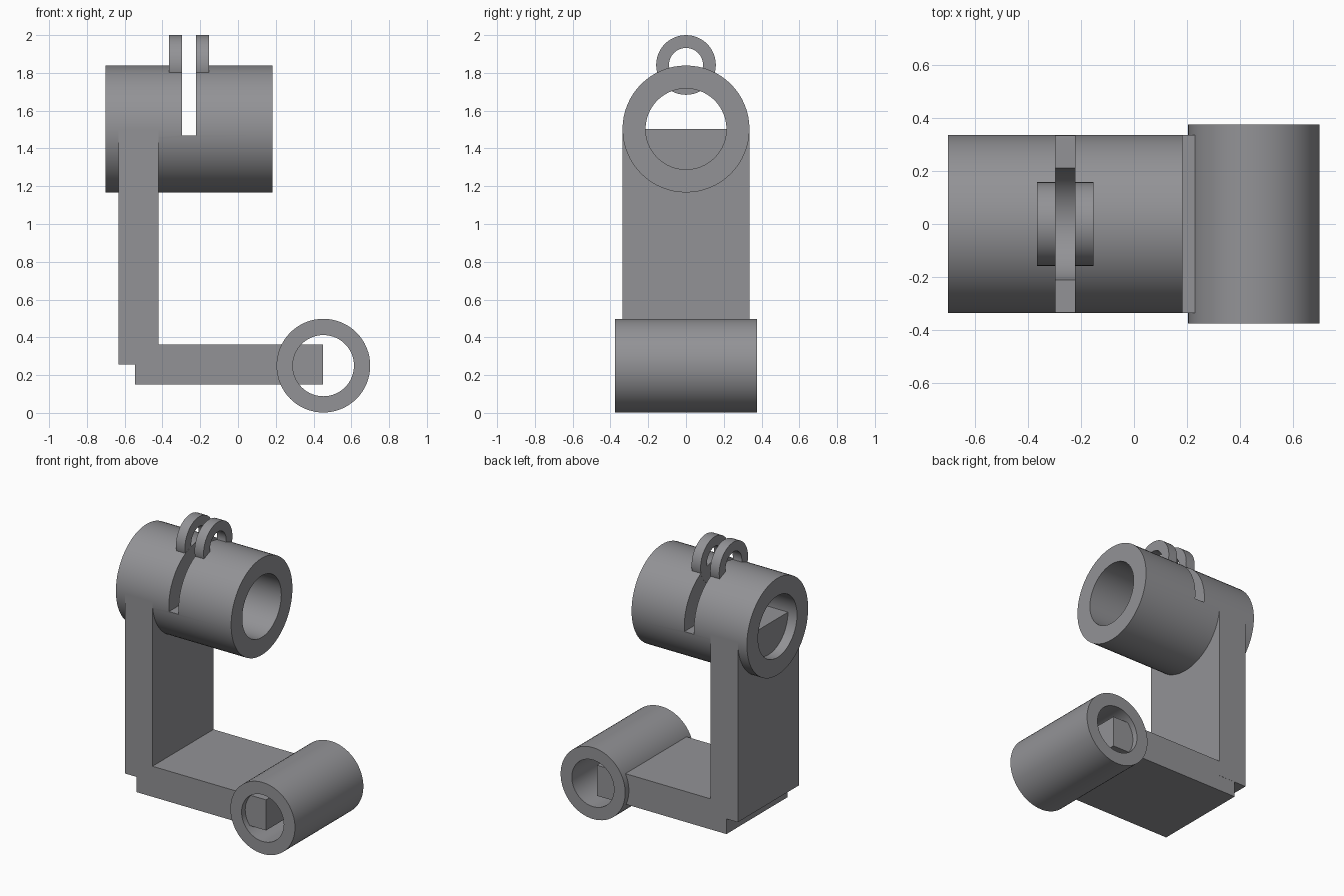
import bpy, bmesh, math
from mathutils import Matrix

if "Cube" in bpy.data.objects:
    bpy.data.objects.remove(bpy.data.objects["Cube"])

# Single grey material
GREY = bpy.data.materials.new("mid grey")
GREY.diffuse_color = (0.29, 0.29, 0.305, 1)
GREY.use_nodes = True
GREY.node_tree.nodes["Principled BSDF"].inputs["Base Color"].default_value = GREY.diffuse_color


def finish(bm, name, loc=(0, 0, 0)):
    mesh = bpy.data.meshes.new(name)
    bmesh.ops.recalc_face_normals(bm, faces=bm.faces)
    bm.to_mesh(mesh)
    bm.free()
    ob = bpy.data.objects.new(name, mesh)
    ob.location = loc
    bpy.context.collection.objects.link(ob)
    mesh.materials.append(GREY)
    return ob


def box(name, x0, x1, y0, y1, z0, z1):
    bm = bmesh.new()
    bmesh.ops.create_cube(bm, size=1)
    bmesh.ops.scale(bm, vec=(x1 - x0, y1 - y0, z1 - z0), verts=bm.verts)
    return finish(bm, name, ((x0 + x1) / 2, (y0 + y1) / 2, (z0 + z1) / 2))


def tube(name, centre, axis, length, outer, inner, sides=64):
    """Hollow cylinder: a rectangular section swept round the axis."""
    bm = bmesh.new()
    h = length / 2
    section = [(outer, -h), (outer, h), (inner, h), (inner, -h)]
    rings = []
    for i in range(sides):
        a = 2 * math.pi * i / sides
        rings.append([bm.verts.new((r * math.cos(a), r * math.sin(a), z))
                      for r, z in section])
    for i in range(sides):
        p, q = rings[i], rings[(i + 1) % sides]
        for k in range(4):
            n = (k + 1) % 4
            bm.faces.new((p[k], q[k], q[n], p[n]))
    turn = Matrix.Rotation(math.pi / 2, 4, 'Y' if axis == 'x' else 'X')
    bm.transform(turn)
    ob = finish(bm, name, centre)
    bpy.context.view_layer.objects.active = ob
    bpy.ops.object.select_all(action='DESELECT')
    ob.select_set(True)
    bpy.ops.object.shade_smooth_by_angle(angle=math.radians(35))
    return ob


# Upper clamp tube, with a slot cut across its top half
clamp = tube("upper_clamp_tube", (-0.26, 0, 1.503), 'x', 0.885, 0.336, 0.214)
cutter = box("slot_cutter", -0.296, -0.222, -0.5, 0.5, 1.468, 2.1)
cutter.hide_render = True
cutter.hide_set(True)
cut = clamp.modifiers.new("slot", 'BOOLEAN')
cut.object = cutter
cut.operation = 'DIFFERENCE'
cut.solver = 'EXACT'

# Pair of fastening rings beside the slot
for side, x in (("left", -0.331), ("right", -0.188)):
    tube(side + "_ring", (x, 0, 1.842), 'x', 0.069, 0.158, 0.09, 48)

# Bracket plates
box("upright_plate", -0.633, -0.422, -0.336, 0.336, 0.255, 1.503)
box("base_plate", -0.545, 0.45, -0.335, 0.335, 0.149, 0.361)

# Lower cross tube
tube("lower_cross_tube", (0.452, 0, 0.25), 'y', 0.75, 0.248, 0.162)
